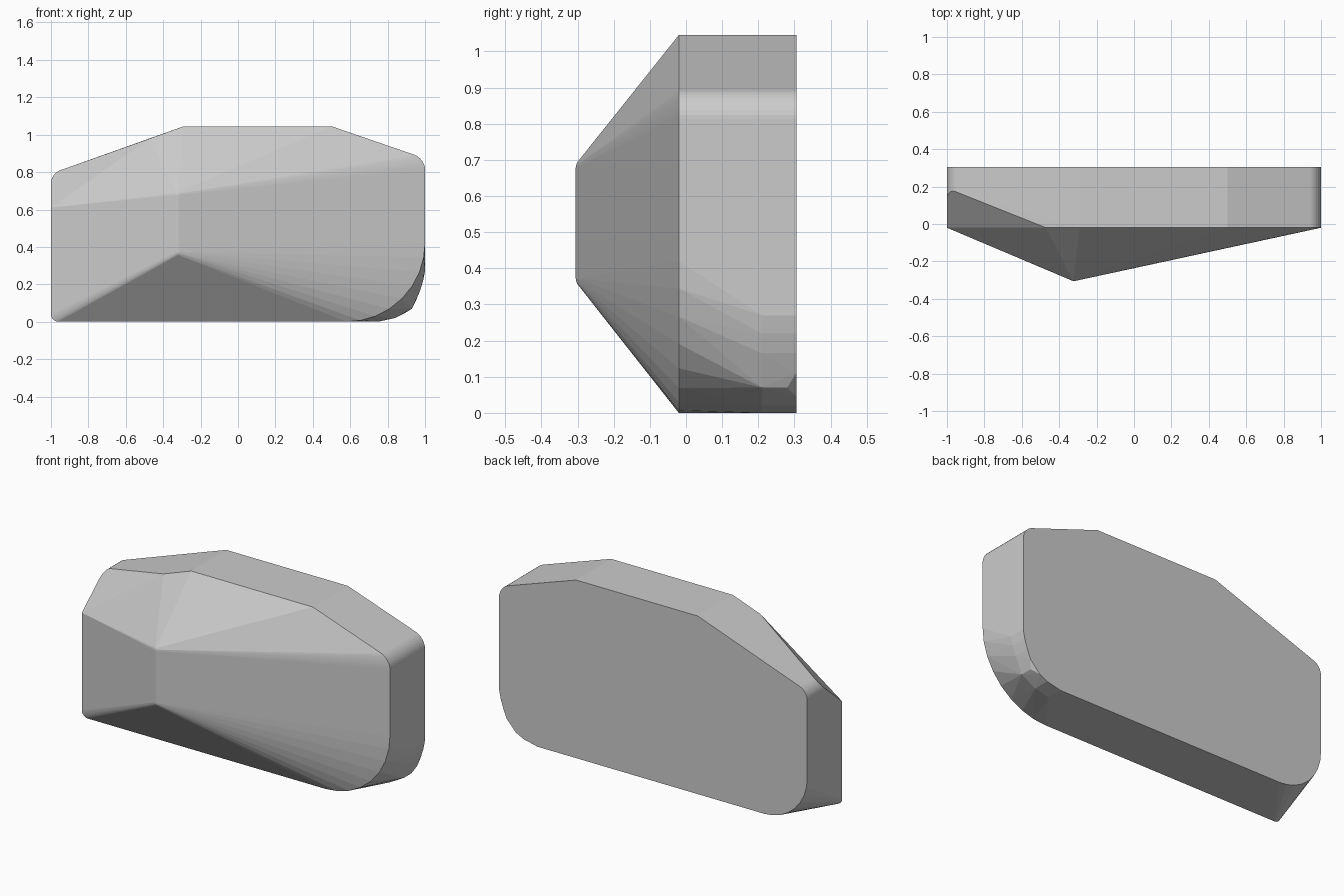
import bpy, bmesh
from mathutils import Vector

cube = bpy.data.objects.get("Cube")
if cube:
    bpy.data.objects.remove(cube)

BACK, RIM = 0.305, -0.02
bm = bmesh.new()


def add(points, *depths):
    """Place (x, z) outline points at each depth."""
    for x, z in points:
        for y in depths:
            bm.verts.new((x, y, z))


def fillet(corner, before, after, size, steps=8):
    """Rounded outline corner, as a rational curve between two tangents."""
    c = Vector(corner)
    a = c + (Vector(before) - c).normalized() * size
    b = c + (Vector(after) - c).normalized() * size
    pts = []
    for i in range(steps + 1):
        t = i / steps
        u, v, w = (1 - t) ** 2, 1.4 * t * (1 - t), t * t
        pts.append((a * u + c * v + b * w) / (u + v + w))
    return pts


# Outline corners of the housing
top_l, top_r = (-0.29, 1.045), (0.5, 1.045)
high_l, high_r = (-1, 0.792), (1, 0.873)
low_l, low_r = (-1, 0), (1, 0)

# Top edge and upper right corner run the full rim depth
add([top_l, top_r], RIM, BACK)
add(fillet(high_r, top_r, low_r, 0.06), RIM, BACK)

# Upper left corner, cut by a sloping facet towards the front
for x, z in fillet(high_l, low_l, top_l, 0.05):
    cut = RIM + (z - 0.61 - 0.7075 * (x + 1)) / 0.86
    add([(x, z)], cut, BACK)
add([(-1, 0.61), (-0.47, 0.98)], RIM)

# Lower left corner: tight at the rim, wide at the back
add(fillet(low_l, high_l, low_r, 0.04), RIM)
add(fillet(low_l, high_l, low_r, 0.28), BACK)

# Lower right corner: wide at the rim, tighter behind, clipped at the back
add(fillet(low_r, low_l, high_r, 0.42), RIM)
add([(1, 0.27), (0.99, 0.22), (0.973, 0.165), (0.84, 0.02), (0.75, 0)], 0.21, BACK)
add([(0.93, 0.07)], 0.21, 0.28)
add([(0.95, 0.11), (0.89, 0.045)], BACK)

# Softened ridge at the front
for z in (0.372, 0.678):
    ball = bmesh.ops.create_icosphere(bm, subdivisions=3, radius=0.03)
    bmesh.ops.translate(bm, verts=ball["verts"], vec=(-0.32, -0.275, z))
bmesh.ops.delete(bm, geom=bm.faces[:], context="FACES_ONLY")
bmesh.ops.delete(bm, geom=bm.edges[:], context="EDGES_FACES")

# Skin the points and clean up
bmesh.ops.remove_doubles(bm, verts=bm.verts[:], dist=0.0005)
bmesh.ops.convex_hull(bm, input=bm.verts[:])
bmesh.ops.delete(bm, geom=[v for v in bm.verts if not v.link_faces], context="VERTS")
bmesh.ops.dissolve_limit(bm, angle_limit=0.005, verts=bm.verts[:], edges=bm.edges[:])
bmesh.ops.recalc_face_normals(bm, faces=bm.faces[:])

mesh = bpy.data.meshes.new("housing")
bm.to_mesh(mesh)
bm.free()
housing = bpy.data.objects.new("housing", mesh)
bpy.context.collection.objects.link(housing)

# Plain grey finish
grey = bpy.data.materials.new("light grey")
grey.use_nodes = True
colour = (0.6, 0.6, 0.6, 1)
grey.diffuse_color = colour
grey.node_tree.nodes["Principled BSDF"].inputs["Base Color"].default_value = colour
mesh.materials.append(grey)
